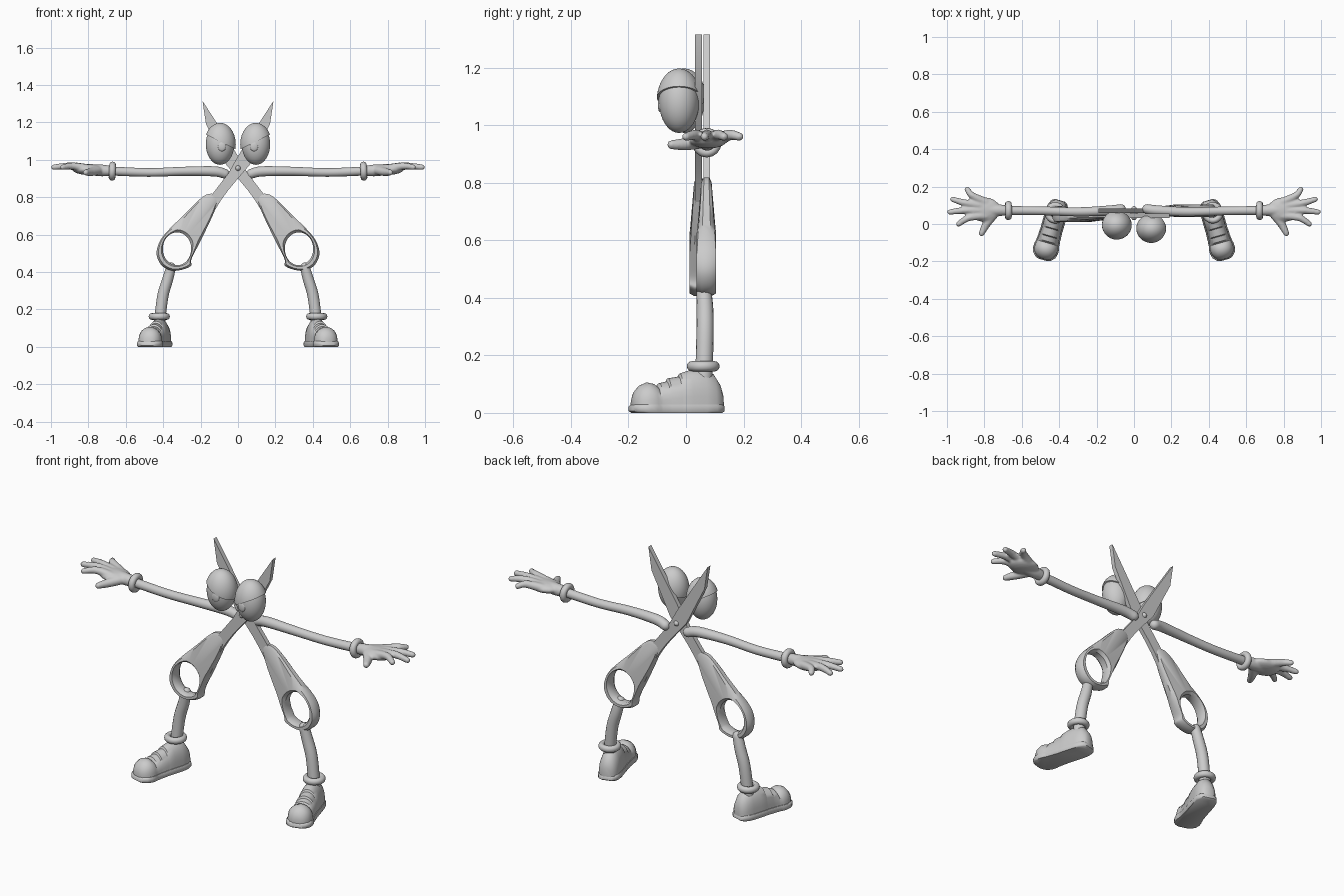
import bpy, bmesh
from math import sin, cos, pi, radians
from mathutils import Vector, Matrix

if "Cube" in bpy.data.objects:
    bpy.data.objects.remove(bpy.data.objects["Cube"])

grey = bpy.data.materials.new("clay_grey")
grey.use_nodes = True
grey.diffuse_color = (0.6, 0.6, 0.6, 1)
grey.node_tree.nodes["Principled BSDF"].inputs["Base Color"].default_value = (0.6, 0.6, 0.6, 1)


def make(name, bm, angle=40):
    bmesh.ops.recalc_face_normals(bm, faces=bm.faces)
    mesh = bpy.data.meshes.new(name)
    bm.to_mesh(mesh)
    bm.free()
    mesh.materials.append(grey)
    ob = bpy.data.objects.new(name, mesh)
    bpy.context.collection.objects.link(ob)
    bpy.ops.object.select_all(action='DESELECT')
    ob.select_set(True)
    bpy.context.view_layer.objects.active = ob
    bpy.ops.object.shade_smooth_by_angle(angle=radians(angle))
    return ob


def pair(name, build, left_y=0, right_y=0, angle=40):
    """Build a part on the +x side and mirror it to the other side."""
    result = []
    for side, s, dy in (("left", 1, left_y), ("right", -1, right_y)):
        bm = bmesh.new()
        build(bm)
        for v in bm.verts:
            v.co.x *= s
            v.co.y += dy
        result.append(make(side + "_" + name, bm, angle))
    return result


def loft(bm, rings, closed=False):
    """Skin a list of equal-sized rings, capped or joined end to end."""
    loops = [[bm.verts.new(p) for p in ring] for ring in rings]
    n = len(loops[0])
    pairs = list(zip(loops, loops[1:]))
    if closed:
        pairs.append((loops[-1], loops[0]))
    for a, b in pairs:
        for i in range(n):
            j = (i + 1) % n
            bm.faces.new((a[i], a[j], b[j], b[i]))
    if not closed:
        bm.faces.new(loops[0])
        bm.faces.new(loops[-1])


def spline(points, steps, closed=False):
    """Catmull-Rom curve through the points."""
    pts = [Vector(p) for p in points]
    n = len(pts)
    pick = (lambda i: pts[i % n]) if closed else (lambda i: pts[max(0, min(n - 1, i))])
    out = []
    for i in range(n if closed else n - 1):
        a, b, c, d = (pick(i + k) for k in (-1, 0, 1, 2))
        for k in range(steps):
            t = k / steps
            out.append(0.5 * (2 * b + (c - a) * t + (2 * a - 5 * b + 4 * c - d) * t * t
                              + (3 * b - a - 3 * c + d) * t ** 3))
    return out if closed else out + [pts[-1]]


def tube(bm, path, sides=16, steps=5):
    """Round-ended tube through (x, y, z, radius) points."""
    pts = spline(path, steps)
    centres = [p.to_3d() for p in pts]
    stations = []
    for i, p in enumerate(pts):
        t = (centres[min(i + 1, len(pts) - 1)] - centres[max(i - 1, 0)]).normalized()
        stations.append((centres[i], t, p[3]))

    def cap(station, sign):
        c, t, r = station
        return [(c + t * sign * r * sin(a), t, r * cos(a)) for a in (0.4, 0.8, 1.2, 1.5)]
    stations = cap(stations[0], -1)[::-1] + stations + cap(stations[-1], 1)
    rings = []
    for c, t, r in stations:
        u = t.cross(Vector((0, 1, 0))).normalized()
        w = t.cross(u)
        rings.append([c + r * (u * cos(2 * pi * k / sides) + w * sin(2 * pi * k / sides))
                      for k in range(sides)])
    loft(bm, rings)


def ball(bm, centre, radii, segs=32):
    m = Matrix.Translation(centre) @ Matrix.Diagonal((*radii, 1))
    return bmesh.ops.create_uvsphere(bm, u_segments=segs, v_segments=segs // 2, radius=1, matrix=m)


def ring_band(bm, centre, axis, major, minor):
    q = Vector((0, 0, 1)).rotation_difference(Vector(axis))
    rings = []
    for i in range(32):
        a = 2 * pi * i / 32
        rings.append([q @ Vector(((major + minor * cos(b)) * cos(a), (major + minor * cos(b)) * sin(a),
                                  minor * 1.1 * sin(b))) + Vector(centre)
                      for b in (2 * pi * k / 12 for k in range(12))])
    loft(bm, rings, closed=True)


def plate(bm, outline, thick):
    loft(bm, [[(x, y, z) for x, z in outline] for y in (-thick / 2, thick / 2)])


# Scissor blades: each runs from a handle across the pivot to the opposite tip
def blade(bm):
    plate(bm, [(-.19, 1.315), (-.107, 1.187), (0, 1.02), (.05, .93), (.15, .80), (.19, .74),
               (.13, .72), (.09, .785), (.05, .84), (0, .90), (-.06, .97), (-.12, 1.09),
               (-.171, 1.19)], .024)


pair("blade", blade, .072, .043, 20)


# Finger-loop handles: a rounded frame around an oval hole
def handle(bm):
    centre = Vector((.326, .524))
    outline = spline([(.171, .813), (.283, .711), (.39, .604), (.428, .54), (.433, .481),
                      (.40, .428), (.337, .406), (.255, .43), (.246, .476), (.176, .615),
                      (.107, .785)], 6, closed=True)
    rings = []
    for p in outline:
        d = (p - centre).normalized()
        hole = centre + Vector((d.x * .076, d.y * .088))
        gap = (p - hole).length
        outer, inner = p - d * min(.02, gap * .3), hole + d * min(.014, gap * .25)
        h = .034 - .016 * max(0, min(1, (p.y - .55) / .25))
        hi = .034
        section = ((p, .5 * h), (outer, h), (inner, hi), (hole, .55 * hi),
                   (hole, -.55 * hi), (inner, -hi), (outer, -h), (p, -.5 * h))
        rings.append([(q.x, y, q.y) for q, y in section])
    loft(bm, rings, closed=True)


pair("handle", handle, .071, .046, 35)

# Pivot rivet
bm = bmesh.new()
ball(bm, (0, .058, .955), (.02, .038, .02), 24)
make("pivot_rivet", bm)

# Eyes with slanted, heavy lids
EYE = Vector((.096, 0, 1.083))


def eyelid(bm):
    ball(bm, EYE, (.084, .078, .114), 40)
    cut = bmesh.ops.bisect_plane(bm, geom=bm.verts[:] + bm.edges[:] + bm.faces[:],
                                 plane_co=EYE + Vector((0, 0, .015)),
                                 plane_no=(-.5, 0, 1), clear_inner=True)
    edges = [e for e in cut["geom_cut"] if isinstance(e, bmesh.types.BMEdge)]
    bmesh.ops.contextual_create(bm, geom=edges)


pair("eyeball", lambda bm: ball(bm, EYE, (.076, .07, .11), 40), -.024, -.006)
pair("eyelid", eyelid, -.024, -.006)
pair("pupil", lambda bm: ball(bm, EYE + Vector((-.01, -.066, -.012)), (.022, .008, .026), 20),
     -.024, -.006)

# Arms and wrist cuffs
pair("arm", lambda bm: tube(bm, [(.07, .08, .925, .026), (.13, .072, .938, .027),
                                 (.30, .065, .938, .024), (.48, .07, .932, .023),
                                 (.68, .072, .94, .024)]))
pair("wrist_cuff", lambda bm: ring_band(bm, (.672, .072, .939), (1, 0, .05), .035, .016))


# Hands: palm, four fingers and a thumb blended into one skin
def hand(bm):
    ball(bm, (.80, .077, .948), (.085, .066, .029))
    tube(bm, [(.67, .072, .94, .026), (.73, .074, .943, .032), (.79, .076, .947, .03)])
    for root_y, mid, tip in ((.115, (.865, .152), (.892, .186)), (.095, (.90, .112), (.97, .132)),
                             (.07, (.90, .073), (.985, .064)), (.045, (.88, .035), (.938, 0))):
        tube(bm, [(.79, root_y, .95, .024), (*mid, .966, .019), (*tip, .96, .0145)])
    tube(bm, [(.75, .05, .942, .024), (.79, -.002, .934, .022), (.814, -.05, .932, .016)])


for ob in pair("hand", hand):
    remesh = ob.modifiers.new("blend", 'REMESH')
    remesh.mode = 'VOXEL'
    remesh.voxel_size = .006
    remesh.use_smooth_shade = True
    relax = ob.modifiers.new("relax", 'SMOOTH')
    relax.iterations = 4

# Legs and ankle cuffs
pair("leg", lambda bm: tube(bm, [(.358, .062, .425, .026), (.376, .066, .36, .029),
                                 (.402, .066, .27, .030), (.421, .062, .12, .030)]))
pair("ankle_cuff", lambda bm: ring_band(bm, (.421, .06, .162), (0, 0, 1), .041, .016))

# Shoes: stations of (distance along foot, half width, height)
STATIONS = [(.068, .022, .07), (.058, .038, .10), (.035, .050, .135), (0, .054, .15),
            (-.05, .054, .148), (-.085, .054, .137), (-.09, .053, .126), (-.128, .056, .12),
            (-.133, .055, .109), (-.16, .058, .103), (-.168, .058, .091), (-.18, .062, .101),
            (-.205, .063, .106), (-.23, .056, .095), (-.248, .040, .075), (-.257, .02, .05)]
TURN = Matrix.Translation((.415, .06, 0)) @ Matrix.Rotation(radians(16), 4, 'Z')


def shoe(bm):
    rings = []
    for y, w, h in STATIONS:
        arc = [pi * k / 16 for k in range(17)]
        rings.append([TURN @ Vector((w * cos(a), y, .02 + (h - .02) * abs(sin(a)) ** .75))
                      for a in arc])
    loft(bm, rings)


def sole(bm):
    side = [(w + .006, y * 1.02) for y, w, h in STATIONS]
    outline = side + [(-x, y) for x, y in reversed(side)]
    rings = []
    for z, k in ((0, .95), (.006, 1), (.022, 1), (.03, .95)):
        rings.append([TURN @ Vector((x * k, (y + .09) * k - .09, z)) for x, y in outline])
    loft(bm, rings)


pair("shoe", shoe, angle=35)
pair("shoe_sole", sole, angle=50)
